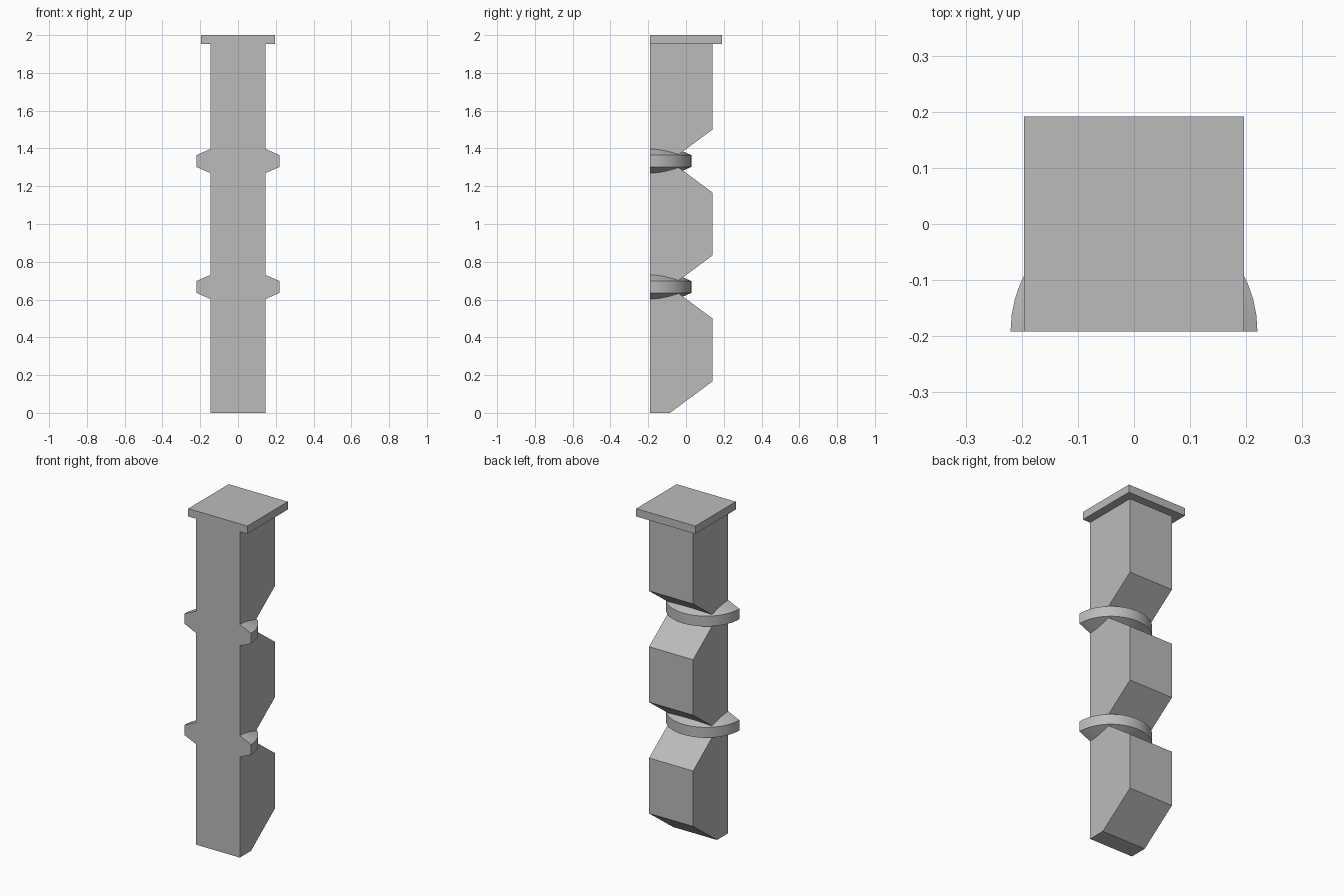
import bpy
import bmesh
import math
from mathutils import Vector

if "Cube" in bpy.data.objects:
    bpy.data.objects.remove(bpy.data.objects["Cube"], do_unlink=True)

FRONT, BACK = -0.1915, 0.141
HALF = 0.146
STEP = 2 / 3
BEVEL = 0.167
NOTCH = -0.085
PLATE_Z = 1.953

grey = bpy.data.materials.new("stone grey")
grey.use_nodes = True
colour = (0.5, 0.5, 0.5, 1)
grey.diffuse_color = colour
grey.node_tree.nodes["Principled BSDF"].inputs["Base Color"].default_value = colour


def finish(bm, name, smooth=False):
    bmesh.ops.recalc_face_normals(bm, faces=bm.faces)
    mesh = bpy.data.meshes.new(name)
    bm.to_mesh(mesh)
    bm.free()
    mesh.materials.append(grey)
    obj = bpy.data.objects.new(name, mesh)
    bpy.context.collection.objects.link(obj)
    if smooth:
        bpy.ops.object.select_all(action="DESELECT")
        obj.select_set(True)
        bpy.context.view_layer.objects.active = obj
        bpy.ops.object.shade_smooth_by_angle(angle=math.radians(25))
    return obj


# Post: notched side profile extruded across the width
profile = [(FRONT, 0), (NOTCH, 0)]
for i in range(3):
    base = i * STEP
    profile.append((BACK, base + BEVEL))
    if i < 2:
        profile += [(BACK, base + STEP - BEVEL), (NOTCH, base + STEP)]
profile += [(BACK, PLATE_Z), (FRONT, PLATE_Z)]
bm = bmesh.new()
face = bm.faces.new([bm.verts.new((-HALF, y, z)) for y, z in profile])
extruded = bmesh.ops.extrude_face_region(bm, geom=[face])["geom"]
bmesh.ops.translate(bm, vec=(2 * HALF, 0, 0),
                    verts=[v for v in extruded if isinstance(v, bmesh.types.BMVert)])
finish(bm, "notched_post")

# Top plate
bm = bmesh.new()
bmesh.ops.create_cube(bm, size=1)
bmesh.ops.scale(bm, vec=(0.392, -2 * FRONT, 2 - PLATE_Z), verts=bm.verts)
bmesh.ops.translate(bm, vec=(0, 0, (2 + PLATE_Z) / 2), verts=bm.verts)
finish(bm, "top_plate")


# Half collars: tapered section swept half way round behind the front face
def half_collar(name, z):
    section = [(HALF, -0.064), (0.22, -0.031), (0.22, 0.031), (HALF, 0.064)]
    steps = 24
    bm = bmesh.new()
    rings = []
    for k in range(steps + 1):
        a = math.pi * k / steps
        rings.append([bm.verts.new(Vector((r * math.cos(a), FRONT + r * math.sin(a), z + h)))
                      for r, h in section])
    for p, q in zip(rings, rings[1:]):
        for j in range(4):
            n = (j + 1) % 4
            bm.faces.new((p[j], p[n], q[n], q[j]))
    bm.faces.new(rings[0])
    bm.faces.new(rings[-1])
    finish(bm, name, smooth=True)


half_collar("lower_collar", STEP)
half_collar("upper_collar", 2 * STEP)
